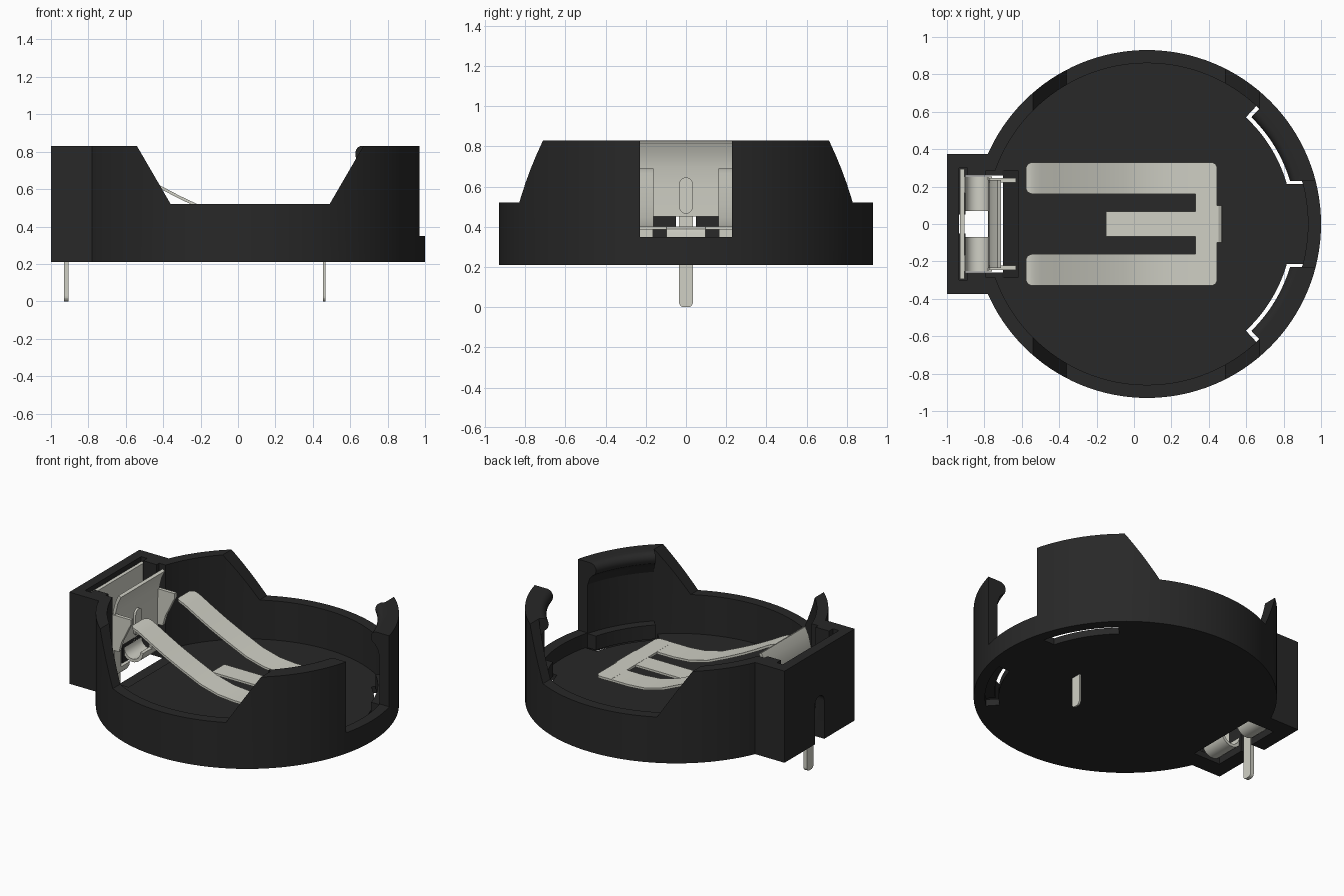
import bpy, bmesh
from math import sin, cos, radians, pi

cube = bpy.data.objects.get("Cube")
if cube:
    bpy.data.objects.remove(cube, do_unlink=True)


def material(name, color):
    m = bpy.data.materials.new(name)
    m.use_nodes = True
    m.diffuse_color = color
    bsdf = m.node_tree.nodes["Principled BSDF"]
    bsdf.inputs["Base Color"].default_value = color
    bsdf.inputs["Roughness"].default_value = 0.6
    return m


PLASTIC = material("black plastic", (0.021, 0.021, 0.021, 1))
METAL = material("spring metal", (0.63, 0.63, 0.56, 1))
CX, R_OUT, R_IN = 0.07, 0.93, 0.86
BOTTOM, FLOOR, TOP = 0.21, 0.255, 0.83


def finish(name, bm, mat):
    bmesh.ops.recalc_face_normals(bm, faces=bm.faces)
    mesh = bpy.data.meshes.new(name)
    bm.to_mesh(mesh)
    bm.free()
    mesh.materials.append(mat)
    ob = bpy.data.objects.new(name, mesh)
    bpy.context.collection.objects.link(ob)
    return ob


def prism(name, outline, axis, lo, hi, mat=PLASTIC):
    """Extrude a 2D outline along an axis."""
    place = {"x": lambda u, v, w: (w, u, v),
             "y": lambda u, v, w: (u, w, v),
             "z": lambda u, v, w: (u, v, w)}[axis]
    bm = bmesh.new()
    a, b = [[bm.verts.new(place(u, v, w)) for u, v in outline] for w in (lo, hi)]
    bm.faces.new(a)
    bm.faces.new(b)
    n = len(a)
    for i in range(n):
        j = (i + 1) % n
        bm.faces.new((a[i], a[j], b[j], b[i]))
    return finish(name, bm, mat)


def box(name, x0, x1, y0, y1, z0, z1, mat=PLASTIC):
    return prism(name, [(x0, y0), (x1, y0), (x1, y1), (x0, y1)], "z", z0, z1, mat)


def disc(r, n=128):
    return [(CX + r * cos(2 * pi * i / n), r * sin(2 * pi * i / n)) for i in range(n)]


def combine(ob, tool, op="DIFFERENCE"):
    mod = ob.modifiers.new("cut", "BOOLEAN")
    mod.operation, mod.solver, mod.object = op, "EXACT", tool
    dg = bpy.context.evaluated_depsgraph_get()
    mesh = bpy.data.meshes.new_from_object(ob.evaluated_get(dg))
    ob.modifiers.clear()
    ob.data = mesh
    bpy.data.objects.remove(tool, do_unlink=True)


def arc_sweep(name, profile, side, end, y_min, n=20):
    """Sweep an (r, z) profile around the holder's axis, cut flat at y_min."""
    bm = bmesh.new()
    rings = []
    for i in range(n + 1):
        t = radians(10 + (end - 10) * i / n) * side
        rings.append([bm.verts.new((CX + r * cos(t), r * sin(t), z)) for r, z in profile])
    k = len(profile)
    for p, q in zip(rings, rings[1:]):
        for i in range(k):
            j = (i + 1) % k
            bm.faces.new((p[i], p[j], q[j], q[i]))
    bm.faces.new(rings[0])
    bm.faces.new(rings[-1])
    ob = finish(name, bm, PLASTIC)
    combine(ob, box("trim", 0.5, 1.2, -y_min, y_min, 0, 1))
    return ob


def smooth(ob, angle=30):
    bpy.ops.object.select_all(action="DESELECT")
    ob.select_set(True)
    bpy.context.view_layer.objects.active = ob
    bpy.ops.object.shade_smooth_by_angle(angle=radians(angle))


def ribbon(name, path, y0, y1, t=0.015):
    """Bent sheet strip following an (x, z) path."""
    sides = ([], [])
    for i, (x, z) in enumerate(path):
        xa, za = path[max(i - 1, 0)]
        xb, zb = path[min(i + 1, len(path) - 1)]
        d = ((xb - xa) ** 2 + (zb - za) ** 2) ** 0.5
        nx, nz = -(zb - za) / d * t / 2, (xb - xa) / d * t / 2
        sides[0].append((x + nx, z + nz))
        sides[1].append((x - nx, z - nz))
    ob = prism(name, sides[0] + sides[1][::-1], "y", y0, y1, METAL)
    smooth(ob)
    return ob


def rounded(u0, u1, v0, v1, r, n=5):
    pts = []
    for cu, cv, a in ((u1 - r, v1 - r, 0), (u0 + r, v1 - r, 90),
                      (u0 + r, v0 + r, 180), (u1 - r, v0 + r, 270)):
        for i in range(n + 1):
            t = radians(a + 90 * i / n)
            pts.append((cu + r * cos(t), cv + r * sin(t)))
    return pts


# Round tray with the rectangular terminal housing
tray = prism("tray", disc(R_OUT), "z", BOTTOM, TOP)
combine(tray, box("housing", -1, -0.6, -0.375, 0.375, BOTTOM, TOP), "UNION")
combine(tray, prism("hollow", disc(R_IN), "z", FLOOR, 1))
# Lowered side walls with sloped ends
combine(tray, prism("side_cut", [(-0.36, 0.52), (0.49, 0.52), (0.67, TOP),
                                 (0.78, 1.02), (-0.65, 1.02), (-0.54, TOP)], "y", -1.2, 1.2))
# Finger opening, terminal cavity, plate groove, sloped pit and pin slot
combine(tray, box("opening", 0.7, 1.2, -0.23, 0.23, 0.35, 1))
combine(tray, box("cavity", -0.9, -0.7, -0.258, 0.258, 0, 1))
combine(tray, box("groove", -0.935, -0.89, -0.3, 0.3, 0.4, 1))
combine(tray, prism("pit", [(-0.79, 0.25), (-0.705, 0.25), (-0.62, 0.218), (-0.62, 1), (-0.79, 1)],
                    "y", -0.285, 0.285))
combine(tray, prism("pin_slot", rounded(-0.05, 0.05, 0, 0.52, 0.049), "x", -1.1, -0.88))

# Slots in the floor below the retaining lips
for s in (1, -1):
    combine(tray, arc_sweep("slot", [(0.777, 0.1), (R_IN, 0.1), (R_IN, 0.3), (0.777, 0.3)],
                            s, 47.2, 0.213))
smooth(tray, 20)

# Retaining lips and the small ledges under them
lip = [(0.875, TOP)]
lip += [(0.84 + 0.042 * cos(radians(a)), 0.788 + 0.042 * sin(radians(a)))
        for a in range(90, 196, 15)]
lip += [(0.805, 0.76), (0.825, 0.745), (0.845, 0.72), (0.857, 0.68), (0.875, 0.66)]
ledge = [(0.8, 0.25), (0.87, 0.25), (0.87, 0.345), (0.8, 0.345)]
for side, s in (("left", 1), ("right", -1)):
    smooth(arc_sweep(side + "_lip", lip, s, 45.7, 0.23))
    arc_sweep(side + "_ledge", ledge, s, 45.7, 0.23)

# Lower contact: flat bar, tongue, two rising arms with rounded tips, tab and pin
Z = 0.393
prism("contact_bar", rounded(0.33, 0.445, -0.33, 0.33, 0.035), "z", Z - 0.008, Z + 0.008, METAL)
box("contact_tongue", -0.15, 0.36, -0.068, 0.068, Z - 0.008, Z + 0.007, METAL)
arm = [(0.37, Z), (0.2, Z), (0.08, 0.403), (-0.05, 0.437), (-0.2, 0.503), (-0.32, 0.56),
       (-0.42, 0.613), (-0.5, 0.658), (-0.53, 0.673), (-0.555, 0.681), (-0.58, 0.683)]
for side, s in (("left", 0.245), ("right", -0.245)):
    strip = ribbon(side + "_contact_arm", arm, s - 0.085, s + 0.085)
    combine(strip, prism("tip_shape", rounded(-0.578, 0.45, s - 0.084, s + 0.084, 0.035),
                         "z", 0, 1, METAL), "INTERSECT")
    smooth(strip)
ribbon("contact_tab", [(0.43, Z), (0.45, Z), (0.462, 0.385), (0.465, 0.37), (0.465, 0.28)], -0.098, 0.098)
prism("contact_pin", rounded(-0.035, 0.035, 0, 0.3, 0.025), "x", 0.455, 0.467, METAL)

# Side terminal: leaning front plate with an oval dimple
plate = [(-0.72, 0.822), (-0.745, 0.77), (-0.762, 0.7), (-0.768, 0.6), (-0.77, 0.45)]
ribbon("terminal_plate", plate, -0.235, 0.235, 0.02)
dimple = prism("terminal_dimple", rounded(-0.034, 0.034, 0.465, 0.645, 0.033), "x", -0.77, -0.742, METAL)
smooth(dimple)

# Folded bands under the plates, legs joining them, and side wings
bend = [(-0.84 + 0.07 * cos(radians(a)), 0.31 - 0.07 * sin(radians(a))) for a in range(0, 181, 20)]
wing = [(-0.775, 0.45), (-0.72, 0.45), (-0.7, 0.52), (-0.63, 0.66), (-0.63, 0.69), (-0.775, 0.69)]
for side, s in (("left", 1), ("right", -1)):
    ribbon(side + "_terminal_band", bend, s * 0.07, s * 0.255, 0.02)
    box(side + "_front_leg", -0.78, -0.76, s * 0.165, s * 0.235, 0.3, 0.47, METAL)
    box(side + "_back_leg", -0.92, -0.9, s * 0.165, s * 0.255, 0.3, 0.47, METAL)
    prism(side + "_terminal_wing", wing, "y", s * 0.222, s * 0.245, METAL)

# Back plate and its pin
box("terminal_back", -0.93, -0.906, -0.295, 0.295, 0.45, 0.8, METAL)
prism("terminal_pin", rounded(-0.035, 0.035, 0, 0.5, 0.025), "x", -0.93, -0.905, METAL)
